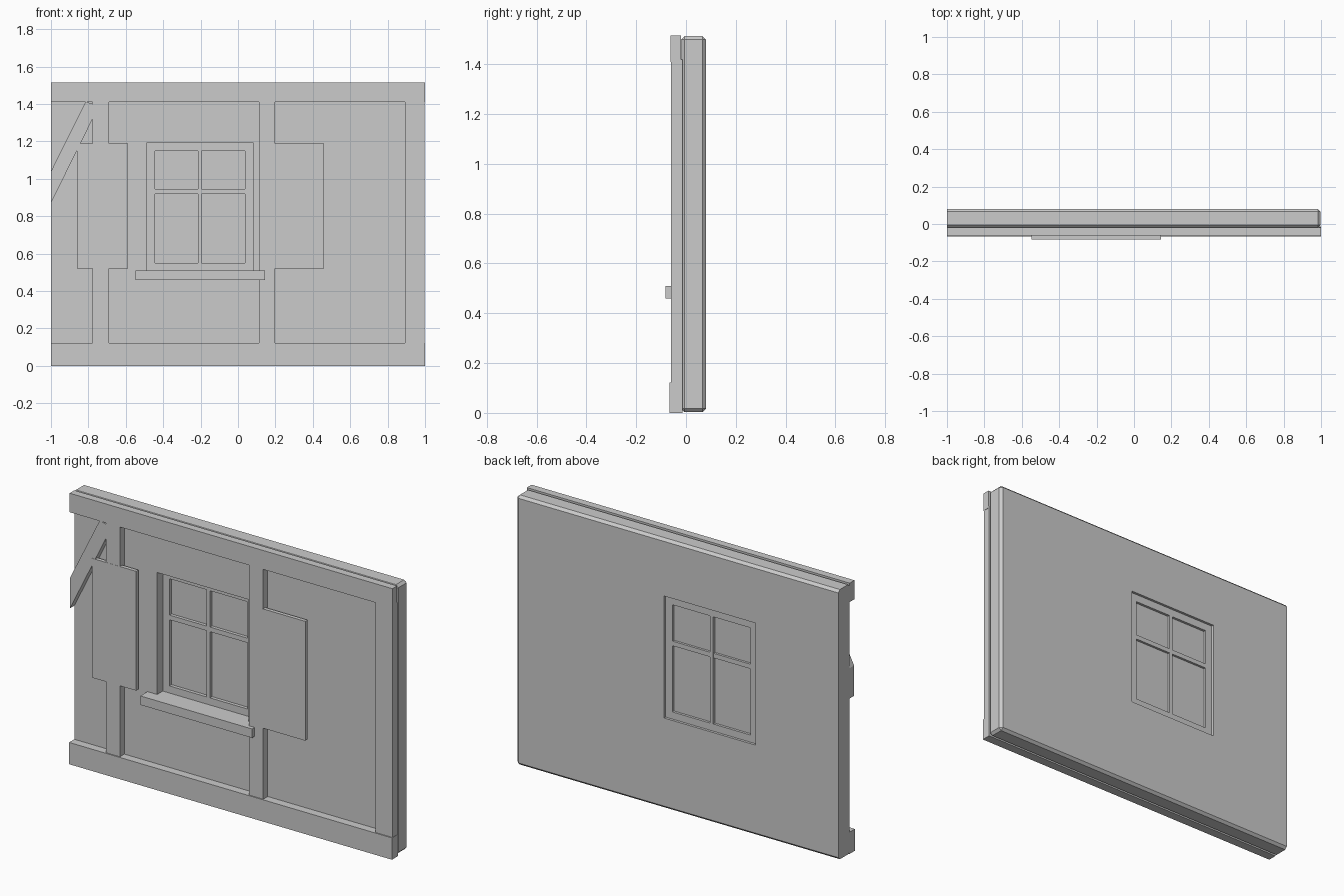
import bpy, bmesh

if "Cube" in bpy.data.objects:
    bpy.data.objects.remove(bpy.data.objects["Cube"])


def finish(name, bm):
    bmesh.ops.recalc_face_normals(bm, faces=bm.faces)
    me = bpy.data.meshes.new(name)
    bm.to_mesh(me)
    bm.free()
    ob = bpy.data.objects.new(name, me)
    bpy.context.collection.objects.link(ob)
    return ob


def prism(name, outline, y0, y1):
    """Extrude an (x, z) outline from y0 to y1."""
    bm = bmesh.new()
    face = bm.faces.new([bm.verts.new((x, y0, z)) for x, z in outline])
    ext = bmesh.ops.extrude_face_region(bm, geom=[face])
    moved = [v for v in ext["geom"] if isinstance(v, bmesh.types.BMVert)]
    bmesh.ops.translate(bm, verts=moved, vec=(0, y1 - y0, 0))
    return finish(name, bm)


def box(name, x0, x1, y0, y1, z0, z1):
    return prism(name, [(x0, z0), (x1, z0), (x1, z1), (x0, z1)], y0, y1)


# Wall slab: chamfered everywhere except the flat left end
wall = box("wall", -1, 0.997, -0.02, 0.08, 0.003, 1.513)
bm = bmesh.new()
bm.from_mesh(wall.data)
edges = [e for e in bm.edges if any(v.co.x > -0.99 for v in e.verts)]
bmesh.ops.bevel(bm, geom=edges, offset=0.014, segments=1, affect="EDGES")
bm.to_mesh(wall.data)
bm.free()

# Window opening
cutter = box("opening_cutter", -0.487, 0.08, -0.2, 0.2, 0.51, 1.193)
cutter.hide_render = True
cutter.hide_set(True)
cut = wall.modifiers.new("opening", "BOOLEAN")
cut.operation = "DIFFERENCE"
cut.solver = "EXACT"
cut.object = cutter

# Window frame, glazing bars and glass, recessed in the opening
FY = (0.03, 0.066)
box("frame_left", -0.487, -0.445, *FY, 0.51, 1.193)
box("frame_right", 0.038, 0.08, *FY, 0.51, 1.193)
box("frame_bottom", -0.445, 0.038, *FY, 0.51, 0.55)
box("frame_top", -0.445, 0.038, *FY, 1.15, 1.193)
box("glazing_bar_vertical", -0.215, -0.194, *FY, 0.55, 1.15)
box("glazing_bar_horizontal", -0.445, 0.038, 0.031, 0.065, 0.92, 0.946)
box("glass", -0.46, 0.05, 0.049, 0.052, 0.54, 1.16)
box("window_sill", -0.547, 0.145, -0.083, 0.03, 0.46, 0.51)

# Timber framing
box("bottom_beam", -1, 1, -0.066, -0.014, 0, 0.122)
box("top_beam", -1, 1, -0.062, -0.02, 1.41, 1.516)
for name, x0, x1 in (("left_post", -0.777, -0.69),
                     ("middle_post", 0.111, 0.198),
                     ("right_post", 0.894, 0.998)):
    box(name, x0, x1, -0.06, -0.015, 0.11, 1.42)

# Diagonal brace, cut off at the wall end
prism("diagonal_brace",
      [(-1, 0.87), (-0.775, 1.325), (-0.775, 1.4), (-0.815, 1.412), (-1, 1.04)],
      -0.059, -0.02)

# Open shutters
box("left_shutter", -0.862, -0.588, -0.061, -0.04, 0.52, 1.188)
box("right_shutter", 0.185, 0.46, -0.061, -0.04, 0.52, 1.188)
